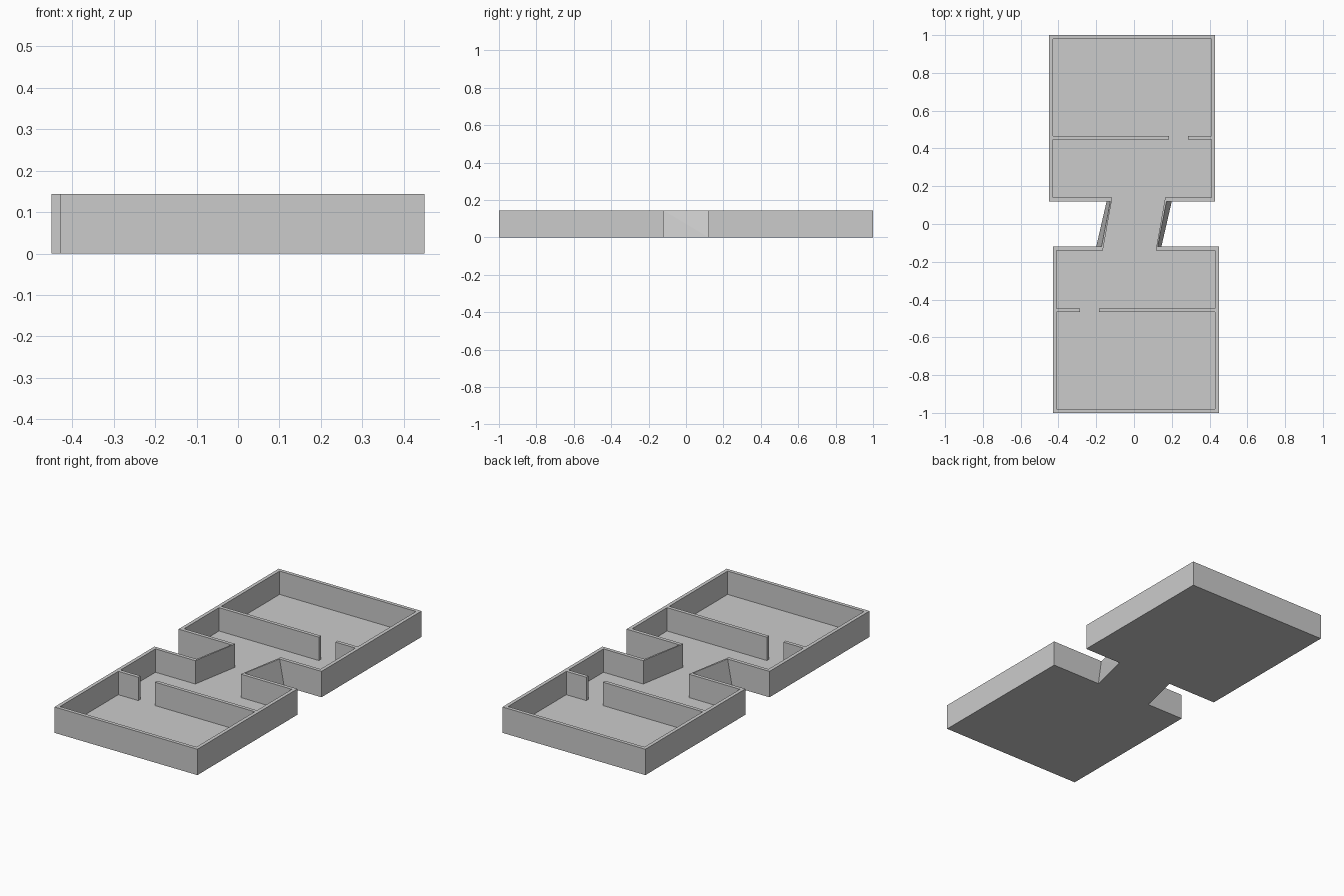
import bpy, bmesh

if "Cube" in bpy.data.objects:
    bpy.data.objects.remove(bpy.data.objects["Cube"])

H = 0.144        # wall height
FLOOR = 0.014    # floor thickness


def full_loop(half, z):
    """Complete a half outline by turning it 180 degrees about z."""
    return [(x, y, z) for x, y in half] + [(-x, -y, z) for x, y in half]


def finish(bm, name):
    bmesh.ops.recalc_face_normals(bm, faces=bm.faces)
    mesh = bpy.data.meshes.new(name)
    bm.to_mesh(mesh)
    bm.free()
    obj = bpy.data.objects.new(name, mesh)
    bpy.context.collection.objects.link(obj)
    return obj


# Outlines of the back room; the front room is the same turned half around
outer_low = [(-0.145, 0.12), (-0.45, 0.12), (-0.45, 1), (0.43, 1), (0.43, 0.12), (0.2, 0.12)]
outer_top = [(-0.125, 0.12)] + outer_low[1:5] + [(0.172, 0.12)]
inner = [(-0.115, 0.14), (-0.43, 0.14), (-0.43, 0.98), (0.41, 0.98), (0.41, 0.14), (0.165, 0.14)]

# Floor and outer walls with the slanted, leaning passage between the rooms
bm = bmesh.new()
loops = [[bm.verts.new(p) for p in full_loop(half, z)]
         for half, z in ((outer_low, 0), (outer_top, H), (inner, H), (inner, FLOOR))]
for k in range(3):
    a, b = loops[k], loops[k + 1]
    for i in range(12):
        j = (i + 1) % 12
        if k == 0 and i in (5, 11):      # passage sides are twisted: fold on the diagonal
            bm.faces.new((a[i], a[j], b[j]))
            bm.faces.new((a[i], b[j], b[i]))
        else:
            bm.faces.new((a[i], a[j], b[j], b[i]))
bm.faces.new(loops[0])
bm.faces.new(loops[3])
finish(bm, "floor_and_walls")


# Partition walls with a door gap, one pair per room
def partition(name, x0, x1, s):
    bm = bmesh.new()
    bmesh.ops.create_cube(bm, size=1)
    for v in bm.verts:
        v.co = (s * (x0 + (v.co.x + 0.5) * (x1 - x0)),
                s * (0.457 + v.co.y * 0.02),
                FLOOR + (v.co.z + 0.5) * (H - FLOOR))
    finish(bm, name)


for room, s in (("back", 1), ("front", -1)):
    partition(room + "_partition_long", -0.43, 0.185, s)
    partition(room + "_partition_short", 0.287, 0.41, s)
